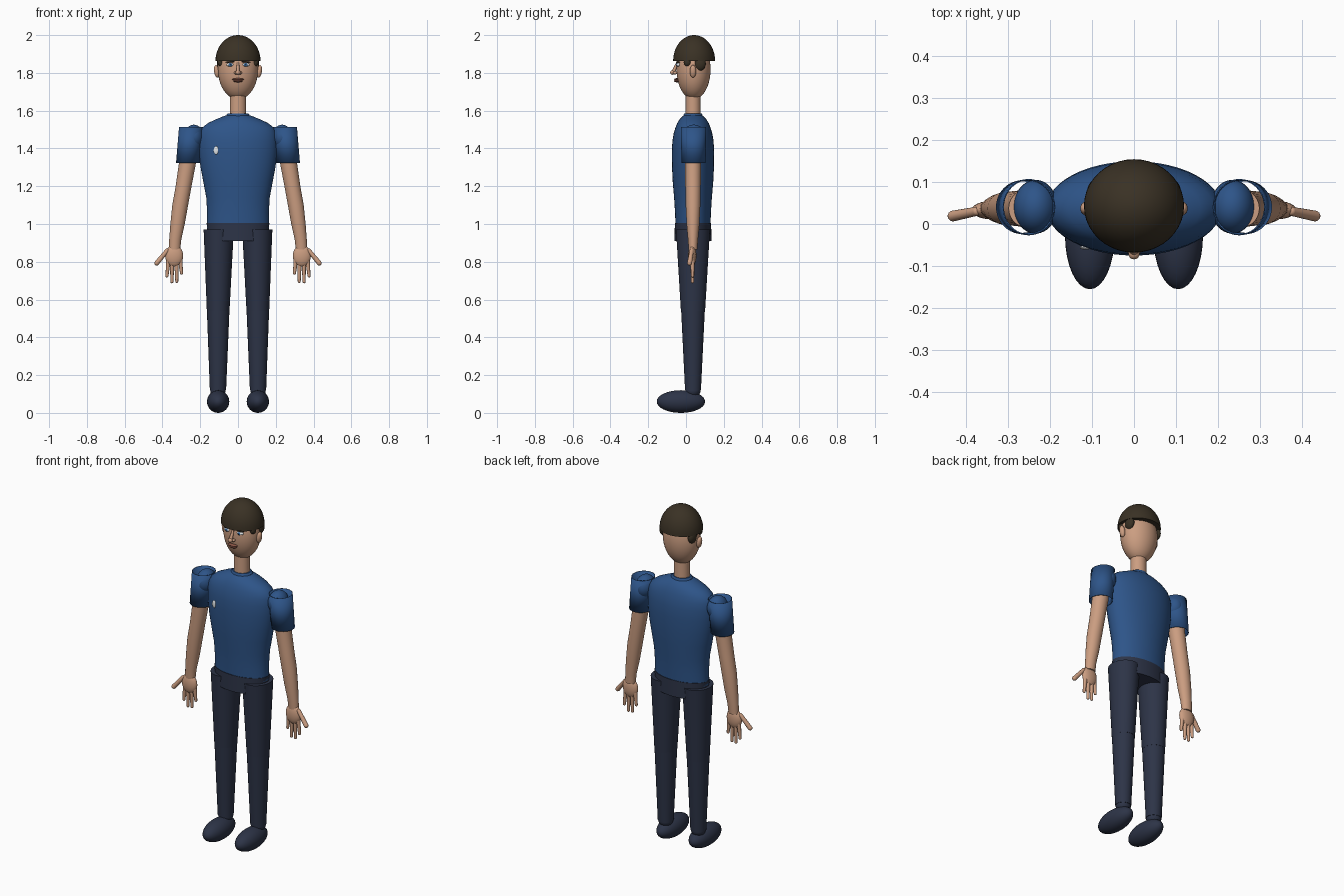
import bpy, bmesh, math
from mathutils import Vector, Matrix

if "Cube" in bpy.data.objects:
    bpy.data.objects.remove(bpy.data.objects["Cube"], do_unlink=True)


def material(name, *rgb):
    m = bpy.data.materials.new(name)
    m.use_nodes = True
    m.diffuse_color = (*rgb, 1)
    m.node_tree.nodes["Principled BSDF"].inputs["Base Color"].default_value = (*rgb, 1)
    return m


SKIN = material("skin", 0.60, 0.34, 0.22)
SHIRT = material("shirt_blue", 0.027, 0.09, 0.25)
NAVY = material("trouser_navy", 0.026, 0.034, 0.063)
HAIR = material("dark_brown_hair", 0.042, 0.031, 0.018)
LIP = material("lip_brown", 0.25, 0.09, 0.06)
WHITE = material("white", 0.75, 0.78, 0.8)
IRIS = material("eye_blue", 0.05, 0.2, 0.5)

MID = 0.037  # depth of the body axis


def finish(name, bm, mat):
    bmesh.ops.recalc_face_normals(bm, faces=bm.faces)
    mesh = bpy.data.meshes.new(name)
    bm.to_mesh(mesh)
    bm.free()
    mesh.materials.append(mat)
    ob = bpy.data.objects.new(name, mesh)
    bpy.context.collection.objects.link(ob)
    bpy.ops.object.select_all(action='DESELECT')
    ob.select_set(True)
    bpy.context.view_layer.objects.active = ob
    bpy.ops.object.shade_smooth_by_angle(angle=math.radians(40))
    return ob


def ellipsoid(name, mat, centre, radii, seg=32, tilt=0):
    bm = bmesh.new()
    m = Matrix.Translation(centre) @ Matrix.Rotation(tilt, 4, 'Y') @ Matrix.Diagonal((*radii, 1))
    bmesh.ops.create_uvsphere(bm, u_segments=seg, v_segments=seg // 2, radius=1, matrix=m)
    return finish(name, bm, mat)


def loft(name, mat, rings, caps=True, seg=40):
    """Skin elliptical rings given as (x, y, z, radius_x, radius_y)."""
    bm = bmesh.new()
    loops = []
    for x, y, z, rx, ry in rings:
        angles = [2 * math.pi * i / seg for i in range(seg)]
        loops.append([bm.verts.new((x + rx * math.cos(a), y + ry * math.sin(a), z)) for a in angles])
    for low, high in zip(loops, loops[1:]):
        for i in range(seg):
            j = (i + 1) % seg
            bm.faces.new((low[i], low[j], high[j], high[i]))
    if caps:
        bm.faces.new(loops[0])
        bm.faces.new(loops[-1])
    return finish(name, bm, mat)


def digit(name, mat, a, b, r1, r2):
    """Tapered rod with rounded ends."""
    a, b = Vector(a), Vector(b)
    d = b - a
    turn = d.to_track_quat('Z', 'Y').to_matrix().to_4x4()
    bm = bmesh.new()
    bmesh.ops.create_cone(bm, segments=14, radius1=r1, radius2=r2, depth=d.length,
                          matrix=Matrix.Translation((a + b) / 2) @ turn)
    for p, r in ((a, r1), (b, r2)):
        bmesh.ops.create_uvsphere(bm, u_segments=14, v_segments=8, radius=r,
                                  matrix=Matrix.Translation(p) @ turn)
    return finish(name, bm, mat)


# Torso, collar, hips
torso = [(0.98, 0.165, 0.092), (1.06, 0.163, 0.095), (1.14, 0.168, 0.1), (1.22, 0.183, 0.107),
         (1.30, 0.198, 0.111), (1.38, 0.208, 0.112), (1.44, 0.209, 0.109), (1.48, 0.204, 0.102),
         (1.51, 0.190, 0.093), (1.535, 0.158, 0.083), (1.555, 0.115, 0.070), (1.57, 0.078, 0.055),
         (1.578, 0.055, 0.043)]
loft("shirt_torso", SHIRT, [(0, MID, *r) for r in torso], seg=48)
loft("shirt_collar", SHIRT, [(0, MID, 1.56, 0.063, 0.052), (0, MID, 1.578, 0.061, 0.05),
                             (0, MID, 1.586, 0.052, 0.045)])
loft("hips", NAVY, [(0, MID, 0.91, 0.16, 0.098), (0, MID, 1.005, 0.166, 0.096)])
ellipsoid("chest_badge", WHITE, (-0.115, -0.056, 1.39), (0.014, 0.005, 0.022), 16)

# Neck, head, hair cap
loft("neck", SKIN, [(0, MID, 1.56, 0.044, 0.041), (0, MID, 1.72, 0.042, 0.040)])
ellipsoid("head", SKIN, (0, MID + 0.003, 1.818), (0.106, 0.09, 0.158), 40)
dome = [(i * math.pi / 24) for i in range(12)] + [1.54]
loft("hair_cap", HAIR, [(0, 0.043, 1.864 + 0.136 * math.sin(t), 0.119 * math.cos(t), 0.111 * math.cos(t))
                        for t in dome])

# Nose and mouth
digit("nose_bridge", SKIN, (0, -0.048, 1.85), (0, -0.066, 1.806), 0.006, 0.010)
ellipsoid("nose_tip", SKIN, (0, -0.071, 1.802), (0.013, 0.013, 0.012), 20)
ellipsoid("upper_lip", LIP, (0, -0.049, 1.766), (0.031, 0.014, 0.006), 20)
ellipsoid("lower_lip", LIP, (0, -0.048, 1.757), (0.025, 0.015, 0.007), 20)

for side, s in (("left", 1), ("right", -1)):
    # Face and hair details
    ellipsoid(side + "_nostril", SKIN, (s * 0.012, -0.058, 1.80), (0.009, 0.011, 0.008), 16)
    ellipsoid(side + "_ear", SKIN, (s * 0.113, MID, 1.808), (0.014, 0.017, 0.034), 20, s * 0.15)
    ellipsoid(side + "_eye", WHITE, (s * 0.041, -0.039, 1.843), (0.021, 0.012, 0.010), 20)
    ellipsoid(side + "_iris", IRIS, (s * 0.041, -0.048, 1.843), (0.009, 0.005, 0.009), 16)
    ellipsoid(side + "_pupil", HAIR, (s * 0.041, -0.0515, 1.843), (0.004, 0.003, 0.004), 12)
    ellipsoid(side + "_eyebrow", HAIR, (s * 0.041, -0.042, 1.858), (0.025, 0.012, 0.004), 16, s * 0.08)
    ellipsoid(side + "_sideburn", HAIR, (s * 0.092, 0.008, 1.856), (0.016, 0.020, 0.022), 20)
    ellipsoid(side + "_side_hair", HAIR, (s * 0.092, 0.073, 1.848), (0.020, 0.032, 0.037), 20)

    # Shoulder and open sleeve
    ellipsoid(side + "_shoulder", SHIRT, (s * 0.234, MID + 0.004, 1.46), (0.052, 0.064, 0.066))
    sleeve = loft(side + "_sleeve", SHIRT, [(s * 0.265, MID + 0.003, 1.322, 0.063, 0.064),
                                            (s * 0.25, MID + 0.003, 1.514, 0.062, 0.067)], caps=False)
    sleeve.modifiers.new("cloth", 'SOLIDIFY').thickness = 0.003

    # Arm
    arm = [(0.252, 1.47, 0.046, 0.046), (0.268, 1.32, 0.045, 0.043), (0.288, 1.20, 0.042, 0.041),
           (0.306, 1.10, 0.042, 0.039), (0.320, 1.00, 0.038, 0.034), (0.332, 0.92, 0.032, 0.027),
           (0.336, 0.865, 0.030, 0.023)]
    loft(side + "_arm", SKIN, [(s * x, MID, z, rx, ry) for x, z, rx, ry in arm], seg=28)

    # Hand, fingers, thumb
    ellipsoid(side + "_palm", SKIN, (s * 0.338, 0.033, 0.832), (0.048, 0.022, 0.058), 24)
    tips = [(0.368, 0.376, 0.725), (0.348, 0.350, 0.694), (0.326, 0.324, 0.696), (0.306, 0.299, 0.740)]
    for n, (x0, x1, z) in enumerate(tips, 1):
        digit(f"{side}_finger_{n}", SKIN, (s * x0, 0.034, 0.81), (s * x1, 0.035, z), 0.012, 0.008)
    digit(side + "_thumb", SKIN, (s * 0.375, 0.03, 0.86), (s * 0.430, 0.019, 0.793), 0.011, 0.013)

    # Leg and shoe
    loft(side + "_upper_leg", NAVY, [(s * 0.105, MID, 0.54, 0.060, 0.064),
                                     (s * 0.102, MID, 0.972, 0.080, 0.090)])
    loft(side + "_lower_leg", NAVY, [(s * 0.106, MID, 0.12, 0.043, 0.042),
                                     (s * 0.105, MID, 0.55, 0.060, 0.063)])
    ellipsoid(side + "_ankle", NAVY, (s * 0.106, MID, 0.12), (0.041, 0.040, 0.04), 24)
    ellipsoid(side + "_shoe", NAVY, (s * 0.105, -0.027, 0.06), (0.059, 0.128, 0.06))
